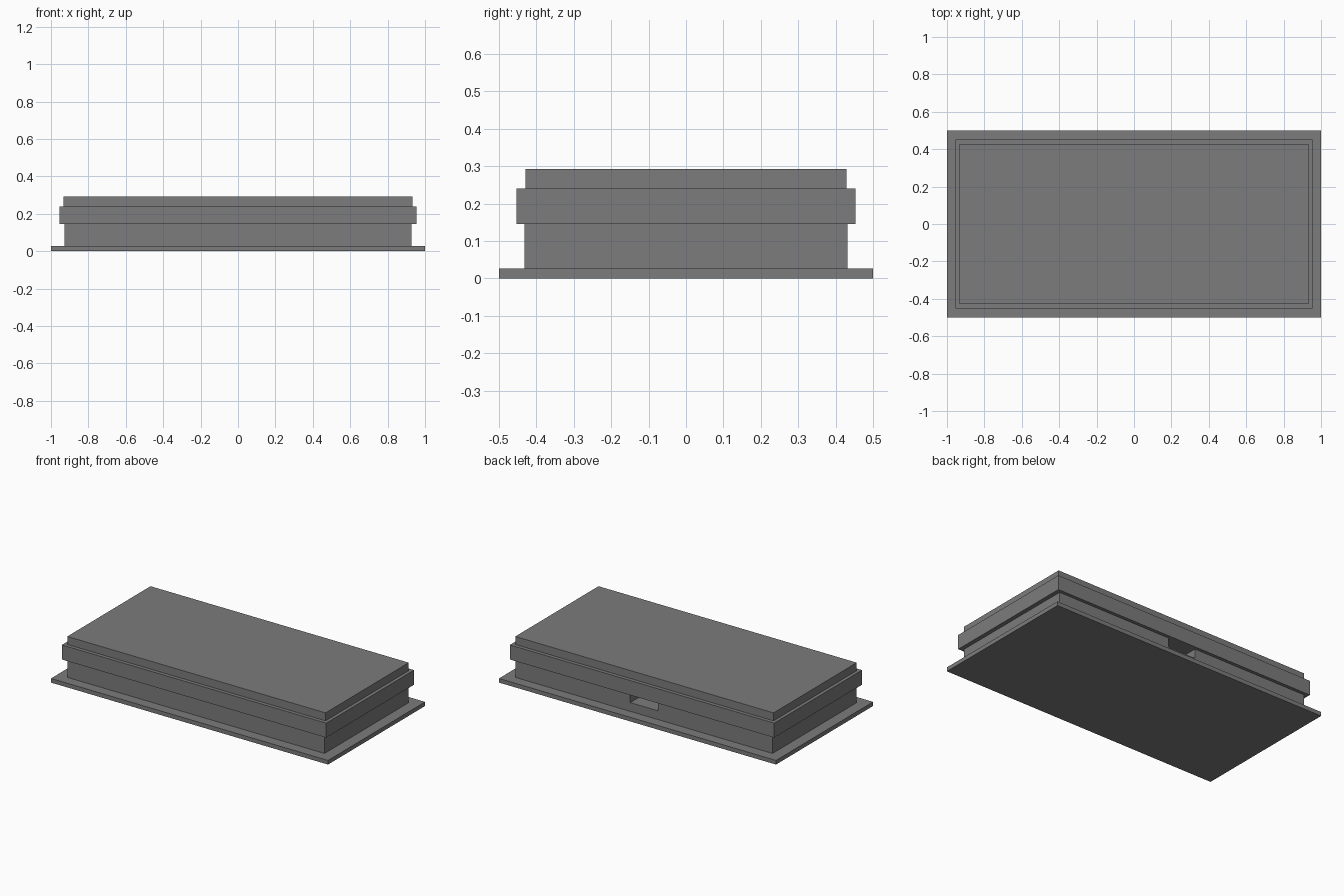
import bpy

default = bpy.data.objects.get("Cube")
if default:
    bpy.data.objects.remove(default, do_unlink=True)

# One flat grey for the whole box
GREY = (0.2, 0.2, 0.2, 1.0)
grey = bpy.data.materials.new("mid_grey")
grey.use_nodes = True
grey.diffuse_color = GREY
grey.node_tree.nodes["Principled BSDF"].inputs["Base Color"].default_value = GREY


def block(name, half_x, half_y, z0, z1, y=0.0):
    """Rectangular block between two heights, centred on x."""
    bpy.ops.mesh.primitive_cube_add(size=2, location=(0, y, (z0 + z1) / 2))
    obj = bpy.context.object
    obj.name = obj.data.name = name
    obj.scale = (half_x, half_y, (z1 - z0) / 2)
    bpy.ops.object.transform_apply(location=False, rotation=False, scale=True)
    obj.data.materials.append(grey)
    return obj


# Stacked tiers: name, half width, half depth, bottom, top
TIERS = [
    ("base_plate", 1.0, 0.5, 0.0, 0.027),
    ("box_wall", 0.927, 0.432, 0.027, 0.145),
    ("lid_rim", 0.954, 0.453, 0.145, 0.24),
    ("lid_top", 0.932, 0.429, 0.24, 0.292),
]
parts = {tier[0]: block(*tier) for tier in TIERS}

# Finger notch under the rim, in the middle of the back wall
cutter = block("notch_cutter", 0.1, 0.1, 0.084, 0.2, y=0.432)
cutter.hide_render = True
cutter.hide_viewport = True
notch = parts["box_wall"].modifiers.new("finger_notch", "BOOLEAN")
notch.operation = "DIFFERENCE"
notch.solver = "EXACT"
notch.object = cutter
